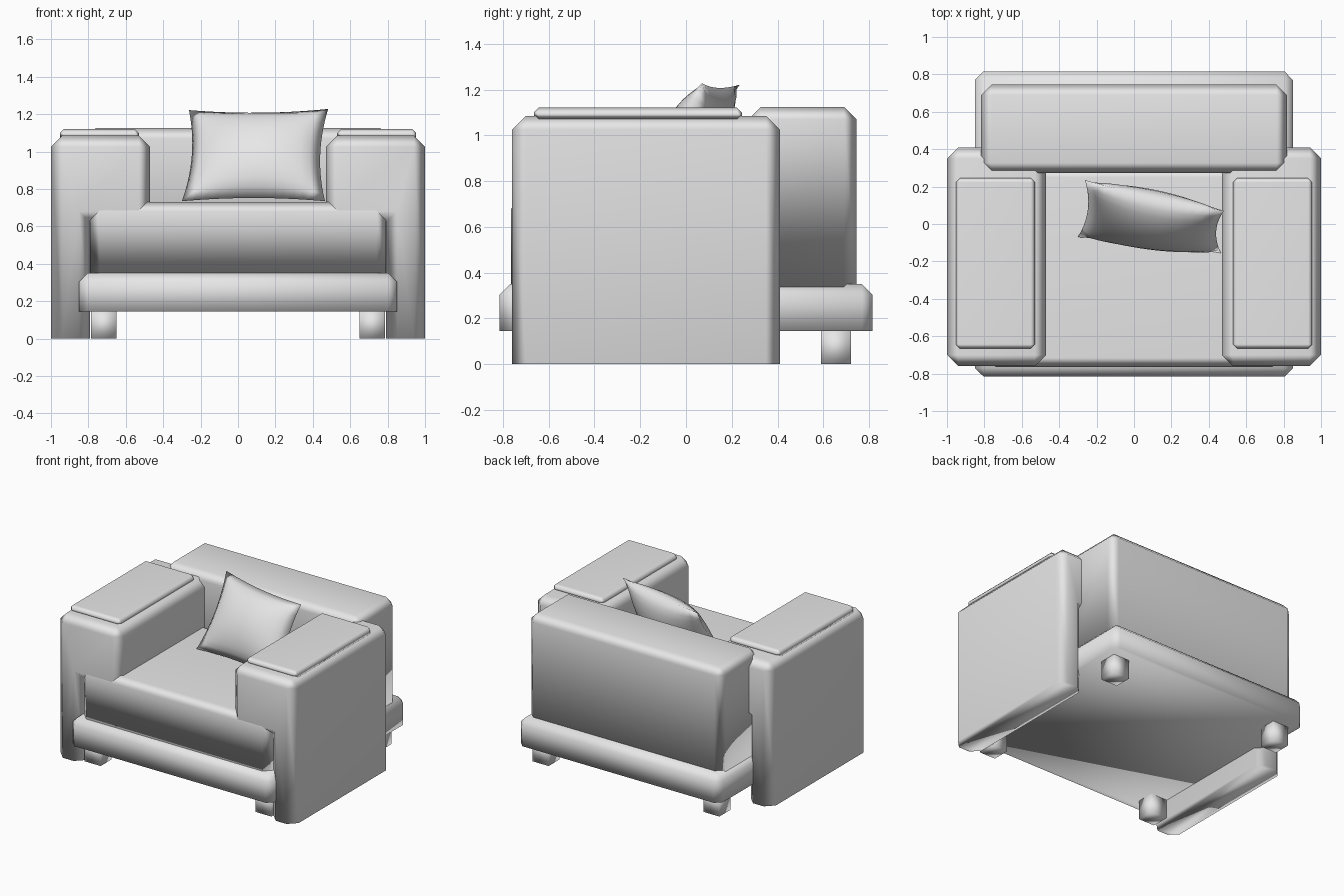
import bpy
import bmesh
from mathutils import Vector

cube = bpy.data.objects.get("Cube")
if cube:
    bpy.data.objects.remove(cube, do_unlink=True)

# One upholstery colour
grey = bpy.data.materials.new("soft grey")
grey.use_nodes = True
colour = (0.8, 0.8, 0.8, 1)
grey.diffuse_color = colour
grey.node_tree.nodes["Principled BSDF"].inputs["Base Color"].default_value = colour


def finish(name, bm, weighted=True):
    """Turn a bmesh into a smooth shaded object."""
    bmesh.ops.recalc_face_normals(bm, faces=bm.faces)
    mesh = bpy.data.meshes.new(name)
    bm.to_mesh(mesh)
    bm.free()
    mesh.materials.append(grey)
    mesh.shade_smooth()
    obj = bpy.data.objects.new(name, mesh)
    bpy.context.collection.objects.link(obj)
    if weighted:
        obj.modifiers.new("even shading", "WEIGHTED_NORMAL")
    return obj


def block(name, profile, y0, y1, chamfer=0, weighted=True):
    """Extrude an x-z profile along y, chamfering all but the underside."""
    bm = bmesh.new()
    face = bm.faces.new([bm.verts.new((x, y0, z)) for x, z in profile])
    out = bmesh.ops.extrude_face_region(bm, geom=[face])["geom"]
    moved = [v for v in out if isinstance(v, bmesh.types.BMVert)]
    bmesh.ops.translate(bm, vec=(0, y1 - y0, 0), verts=moved)
    bmesh.ops.recalc_face_normals(bm, faces=bm.faces)
    if chamfer:
        low = min(z for x, z in profile) + 0.001
        edges = [e for e in bm.edges
                 if max(v.co.z for v in e.verts) > low
                 and e.calc_face_angle_signed() > 0]
        bmesh.ops.bevel(bm, geom=edges, offset=chamfer, segments=1,
                        affect="EDGES", profile=0.5)
    return finish(name, bm, weighted)


def rect(x0, x1, z0, z1):
    return [(x0, z0), (x1, z0), (x1, z1), (x0, z1)]


# Plinth, seat and backrest
block("base", rect(-0.85, 0.85, 0.145, 0.35), -0.815, 0.815, 0.045, False)
block("seat", rect(-0.79, 0.79, 0.3, 0.73), -0.765, 0.3, 0.05)
block("backrest", rect(-0.817, 0.817, 0.335, 1.125), 0.272, 0.745, 0.055)

# Arms overhang the seat; each has a pad on top and two legs beside it
for side, s in (("left", 1), ("right", -1)):
    outline = [(0.79, 0), (1, 0), (1, 1.085), (0.47, 1.085), (0.47, 0.62), (0.79, 0.62)]
    block(side + "_arm", [(s * x, z) for x, z in outline], -0.76, 0.41, 0.06)
    block(side + "_arm_pad", [(s * x, z) for x, z in rect(0.53, 0.953, 1.07, 1.122)],
          -0.665, 0.245, 0.022)
    for end, y in (("front", -0.655), ("back", 0.655)):
        block(f"{side}_{end}_leg", [(s * x, z) for x, z in rect(0.65, 0.785, 0, 0.15)],
              y - 0.066, y + 0.066, 0, False)

# Throw pillow: two bulging sheets joined along a pinched seam
bottom_left, bottom_right = Vector((-0.3, -0.07, 0.735)), Vector((0.465, -0.155, 0.735))
top_left, top_right = Vector((-0.262, 0.235, 1.222)), Vector((0.482, 0.07, 1.228))
normal = (bottom_right - bottom_left).cross(top_left - bottom_left).normalized()
N = 14
bm = bmesh.new()
for way, depth in ((1, 0.125), (-1, 0.135)):
    rows = []
    for j in range(N + 1):
        row = []
        for i in range(N + 1):
            a, b = 2 * i / N - 1, 2 * j / N - 1
            # seams curve inward between the corners
            u = (a * (1 - 0.09 * (1 - b * b)) + 1) / 2
            v = (b * (1 - 0.07 * (1 - a * a)) + 1) / 2
            p = bottom_left.lerp(bottom_right, u).lerp(top_left.lerp(top_right, u), v)
            bulge = max(0, (1 - a * a) * (1 - b * b)) ** 0.6
            row.append(bm.verts.new(p + normal * way * depth * bulge))
        rows.append(row)
    for j in range(N):
        for i in range(N):
            bm.faces.new((rows[j][i], rows[j][i + 1], rows[j + 1][i + 1], rows[j + 1][i]))
bmesh.ops.remove_doubles(bm, verts=bm.verts, dist=0.0005)
finish("throw_pillow", bm, False)
